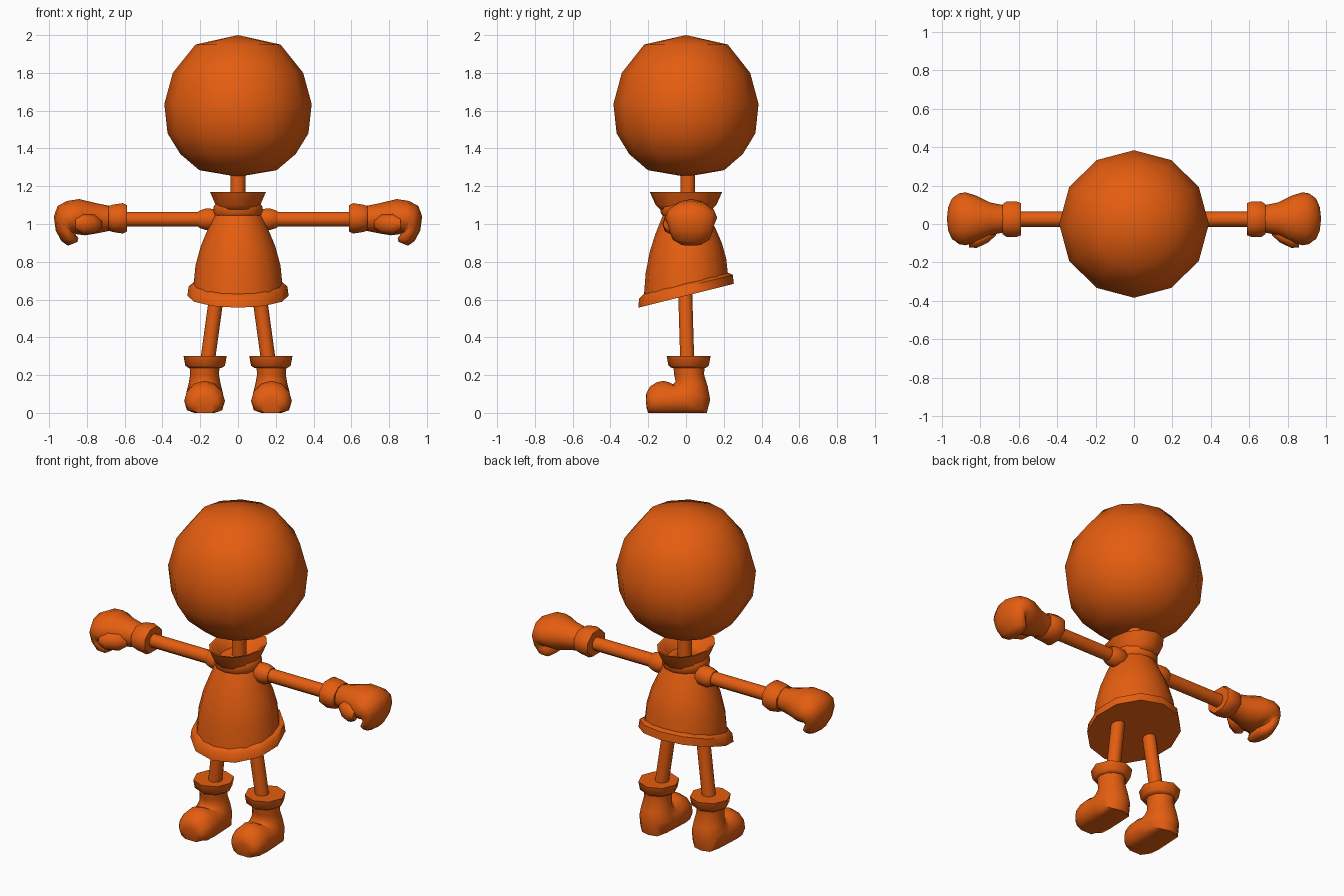
import bpy, bmesh, math
from mathutils import Vector

orange = bpy.data.materials.new("orange")
orange.diffuse_color = (0.78, 0.11, 0.005, 1)


def loft(name, rings, sides, mirror=False, floor=False, angle=50, turn=0.0):
    """Skin closed elliptical rings given as (centre, half axis u, half axis v)."""
    for s in ((1, -1) if mirror else (1,)):
        bm = bmesh.new()
        loops = []
        for c, u, v in rings:
            loop = []
            for i in range(sides):
                a = 2 * math.pi * i / sides + turn
                p = Vector(c) + Vector(u) * math.cos(a) + Vector(v) * math.sin(a)
                p.x *= s
                if floor:
                    p.z = max(p.z, 0)
                loop.append(bm.verts.new(p))
            loops.append(loop)
        for a, b in zip(loops, loops[1:]):
            for i in range(sides):
                j = (i + 1) % sides
                bm.faces.new((a[i], a[j], b[j], b[i]))
        bm.faces.new(loops[0])
        bm.faces.new(loops[-1])
        bmesh.ops.remove_doubles(bm, verts=bm.verts, dist=0.0005)
        bmesh.ops.recalc_face_normals(bm, faces=bm.faces)
        side = ("_left" if s > 0 else "_right") if mirror else ""
        me = bpy.data.meshes.new(name + side)
        bm.to_mesh(me)
        bm.free()
        me.materials.append(orange)
        ob = bpy.data.objects.new(name + side, me)
        bpy.context.collection.objects.link(ob)
        bpy.ops.object.select_all(action='DESELECT')
        ob.select_set(True)
        bpy.context.view_layer.objects.active = ob
        bpy.ops.object.shade_smooth_by_angle(angle=math.radians(angle))


def level(z, rx, ry, x=0, y=0, slope=0):
    """Horizontal ring, optionally rising towards the back."""
    return (x, y, z + slope * y), (rx, 0, 0), (0, ry, slope * ry)


def upright(x, rz, ry, z=1.025, y=0.025):
    """Ring across the arm direction."""
    return (x, y, z), (0, ry, 0), (0, 0, rz)


def span(p, q, width):
    """Ring stretched between two points, with a half width across."""
    p, q = Vector(p), Vector(q)
    d = (p - q) / 2
    return (p + q) / 2, width, d


# Head and neck
head = [(2.0, 0.0), (1.95, 0.225), (1.8, 0.345), (1.635, 0.39), (1.48, 0.373),
        (1.37, 0.305), (1.285, 0.205), (1.25, 0.0)]
loft("head", [level(z, r, r * 0.985) for z, r in head], 12, angle=80)
loft("neck", [level(z, 0.04, 0.04, y=0.01) for z in (1.03, 1.29)], 10)

# Bell shaped coat: the slope grows towards the hem
coat = [(1.06, 0.115, 0.115, 0), (1.03, 0.135, 0.13, 0.02), (0.96, 0.165, 0.16, 0.05),
        (0.88, 0.198, 0.19, 0.1), (0.78, 0.225, 0.213, 0.17), (0.65, 0.238, 0.225, 0.25)]
loft("coat", [level(z, rx, ry, slope=s) for z, rx, ry, s in coat], 16)
hem = [(0.685, 0.235, 0.225), (0.668, 0.262, 0.248), (0.62, 0.268, 0.253)]
loft("coat_hem", [level(z, rx, ry, slope=0.25) for z, rx, ry in hem], 12)

# Collar band and open flared collar
band = [(1.045, 0.125, 0.125), (1.055, 0.131, 0.133), (1.09, 0.131, 0.137), (1.102, 0.122, 0.135)]
loft("collar_band", [level(z, rx, ry) for z, rx, ry in band], 12)
collar = [(1.07, 0.11, 0.13), (1.1, 0.118, 0.16), (1.17, 0.148, 0.192),
          (1.165, 0.13, 0.17), (1.105, 0.095, 0.115)]
loft("collar", [level(z, rx, ry) for z, rx, ry in collar], 12)

# Arms with shoulder sockets and wrist cuffs
loft("arm", [upright(x, 0.04, 0.04) for x in (0.12, 0.62)], 10, True)
shoulder = [(0.11, 0.05), (0.13, 0.058), (0.17, 0.06), (0.2, 0.05), (0.21, 0.044)]
loft("shoulder", [upright(x, r, r) for x, r in shoulder], 10, True)
cuff = [(0.588, 0.076, 0.09), (0.61, 0.087, 0.099), (0.665, 0.078, 0.099), (0.685, 0.07, 0.085)]
loft("wrist_cuff", [upright(x, rz, ry, 1.03) for x, rz, ry in cuff], 8, True, turn=math.pi / 8)

# Mittens with fingers curling down: top point, bottom point, half width
mitten = [(0.675, 1.095, 0.675, 0.965, 0.07), (0.75, 1.11, 0.75, 0.95, 0.085),
          (0.84, 1.132, 0.81, 0.94, 0.122), (0.905, 1.122, 0.85, 0.945, 0.138),
          (0.955, 1.095, 0.87, 0.95, 0.132), (0.975, 1.04, 0.87, 0.95, 0.122),
          (0.965, 0.965, 0.86, 0.945, 0.112), (0.935, 0.91, 0.845, 0.925, 0.098),
          (0.9, 0.885, 0.85, 0.905, 0.06)]
loft("mitten", [span((a, 0.027, b), (c, 0.027, d), (0, w, 0)) for a, b, c, d, w in mitten],
     12, True, angle=65)
thumb = [(0.72, 0.02, 0.02), (0.76, 0.05, 0.04), (0.82, 0.055, 0.045), (0.86, 0.03, 0.025)]
loft("thumb", [upright(x, rz, ry, 1.0, -0.04 - (x - 0.72) * 0.4) for x, rz, ry in thumb],
     8, True, angle=65)

# Legs
loft("leg", [level(0.66, 0.039, 0.039, 0.108, -0.005), level(0.26, 0.039, 0.039, 0.163, 0.007)], 10, True)

# Boot cuffs
bcuff = [(0.238, 0.088, 0.09), (0.25, 0.105, 0.107), (0.3, 0.114, 0.116)]
loft("boot_cuff", [level(z, rx, ry, 0.174, 0.014) for z, rx, ry in bcuff], 8, True)

# Boots: heel side point, instep side point, half width, flattened on the sole
boot = [(0.1, 0.25, -0.068, 0.25, 0.08), (0.095, 0.205, -0.062, 0.2, 0.076),
        (0.115, 0.14, -0.055, 0.165, 0.085), (0.128, 0.07, -0.07, 0.15, 0.096),
        (0.11, -0.03, -0.09, 0.162, 0.103), (0.0, -0.035, -0.12, 0.17, 0.106),
        (-0.09, -0.035, -0.155, 0.162, 0.108), (-0.16, -0.03, -0.19, 0.14, 0.1),
        (-0.2, -0.01, -0.21, 0.105, 0.075), (-0.21, 0.03, -0.212, 0.08, 0.045)]
loft("boot", [span((0.177, a, b), (0.177, c, d), (w, 0, 0)) for a, b, c, d, w in boot],
     12, True, floor=True, angle=60)
